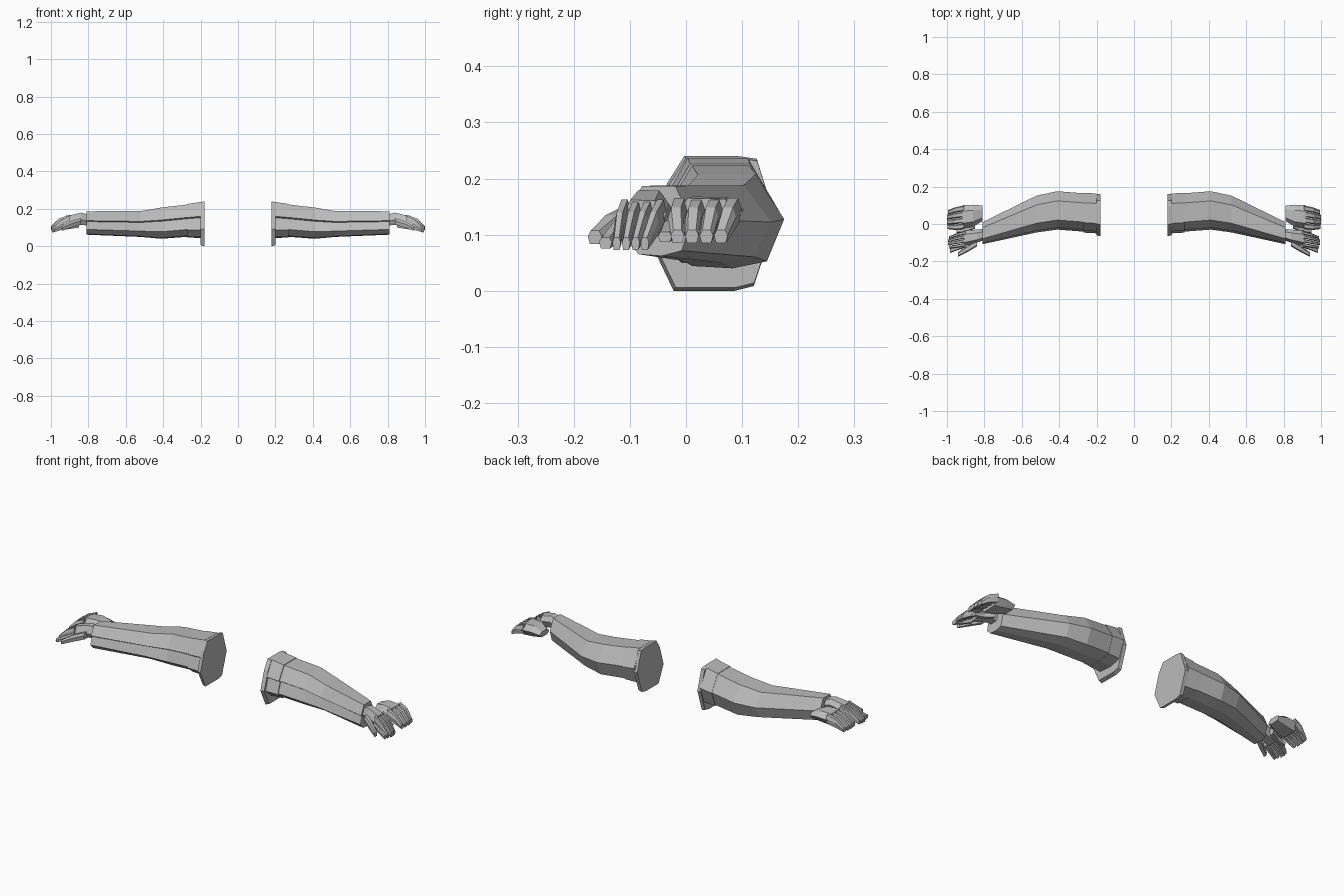
import bpy, bmesh

cube = bpy.data.objects.get("Cube")
if cube:
    bpy.data.objects.remove(cube)

grey = bpy.data.materials.new("plain_grey")
grey.use_nodes = True
colour = (0.5, 0.5, 0.5, 1)
grey.diffuse_color = colour
grey.node_tree.nodes["Principled BSDF"].inputs["Base Color"].default_value = colour


def loft(name, strands, profile):
    """Skin a unit profile through (x, y_low, y_high, z_low, z_high) stations, mirrored in x."""
    bm = bmesh.new()
    for stations in strands:
        rings = []
        for x, y0, y1, z0, z1 in stations:
            rings.append([bm.verts.new((x,
                                        (y0 + y1) / 2 + u * (y1 - y0) / 2,
                                        (z0 + z1) / 2 + v * (z1 - z0) / 2))
                          for u, v in profile])
        n = len(profile)
        for a, b in zip(rings, rings[1:]):
            for i in range(n):
                j = (i + 1) % n
                bm.faces.new((a[i], a[j], b[j], b[i]))
        bm.faces.new(rings[0])
        bm.faces.new(rings[-1])
    bmesh.ops.recalc_face_normals(bm, faces=bm.faces[:])
    mesh = bpy.data.meshes.new(name)
    bm.to_mesh(mesh)
    bm.free()
    mesh.materials.append(grey)
    obj = bpy.data.objects.new(name, mesh)
    bpy.context.collection.objects.link(obj)
    obj.modifiers.new("both_sides", "MIRROR")
    return obj


def split_fingers(stations, shorten, count=4, gap=0.12):
    """Divide a tapering slab into fingers lying side by side."""
    strands = []
    for k in range(count):
        lo, hi = (k + gap / 2) / count, (k + 1 - gap / 2) / count
        start = stations[0][0]
        strands.append([(start + (x - start) * shorten[k],
                         y0 + (y1 - y0) * lo, y0 + (y1 - y0) * hi, z0, z1)
                        for x, y0, y1, z0, z1 in stations])
    return strands


# Sleeve section: flat top, pointed back, overlapping lip along the front
sleeve_profile = [(-0.5, 1), (0.5, 1), (1, 0.05), (0.7, -0.85), (0.1, -1),
                  (-0.6, -0.95), (-1, -0.55), (-0.8, 0.12), (-0.9, 0.2)]
hand_profile = [(-0.55, 1), (0.5, 0.95), (1, 0.2), (0.6, -0.9), (-0.6, -1), (-1, -0.2)]
finger_profile = [(-0.6, 1), (0.6, 1), (1, 0.2), (0.7, -1), (-0.7, -1), (-1, 0.2)]
shoulder_profile = [(-0.45, 1), (0.4, 1), (0.7, 0.96), (1, 0.05), (0.65, -0.93),
                    (0.35, -1), (-0.62, -1), (-1, -0.25), (-0.72, 0.6)]

# Sleeves and shoulder ends
loft("sleeves", [[(0.195, -0.045, 0.16, 0.05, 0.235),
                  (0.28, -0.04, 0.165, 0.05, 0.222),
                  (0.41, -0.03, 0.175, 0.04, 0.207),
                  (0.52, -0.045, 0.152, 0.05, 0.188),
                  (0.81, -0.108, 0.01, 0.062, 0.187)]], sleeve_profile)
loft("shoulder_flanges", [[(0.18, -0.065, 0.16, 0, 0.24),
                           (0.2, -0.06, 0.16, 0.006, 0.236)]], shoulder_profile)
loft("shoulder_bands", [[(0.2, -0.05, 0.163, 0.045, 0.237),
                         (0.27, -0.046, 0.167, 0.046, 0.226)]], sleeve_profile)

# Front hands: palm, fingers, spread thumb and little side finger
loft("front_palms", [[(0.8, -0.085, -0.025, 0.11, 0.17),
                      (0.84, -0.1, -0.03, 0.115, 0.18),
                      (0.91, -0.118, -0.035, 0.1, 0.162)]], hand_profile)
loft("front_fingers", split_fingers([(0.9, -0.12, -0.035, 0.12, 0.163),
                                     (0.95, -0.128, -0.048, 0.096, 0.14),
                                     (0.995, -0.132, -0.065, 0.073, 0.095)],
                                    (0.93, 1, 1, 0.95)), finger_profile)
loft("front_thumbs", [[(0.84, -0.12, -0.085, 0.115, 0.15),
                       (0.89, -0.15, -0.115, 0.1, 0.135),
                       (0.94, -0.175, -0.15, 0.083, 0.107)]], finger_profile)
loft("front_side_fingers", [[(0.9, -0.125, -0.1, 0.1, 0.135),
                             (0.985, -0.155, -0.132, 0.075, 0.095)]], finger_profile)

# Rear hands: flatter palm, closed fingers and tucked thumb
loft("rear_palms", [[(0.81, 0.015, 0.098, 0.12, 0.15),
                     (0.86, -0.015, 0.103, 0.11, 0.168),
                     (0.92, -0.025, 0.1, 0.102, 0.165)]], hand_profile)
loft("rear_fingers", split_fingers([(0.91, -0.028, 0.1, 0.12, 0.165),
                                    (0.96, -0.033, 0.09, 0.105, 0.148),
                                    (1.0, -0.028, 0.075, 0.085, 0.108)],
                                   (0.96, 1, 1, 0.95), gap=0.06), finger_profile)
loft("rear_thumbs", [[(0.85, -0.025, 0.01, 0.1, 0.135),
                      (0.9, -0.045, -0.015, 0.092, 0.122),
                      (0.95, -0.05, -0.025, 0.087, 0.105)]], finger_profile)
